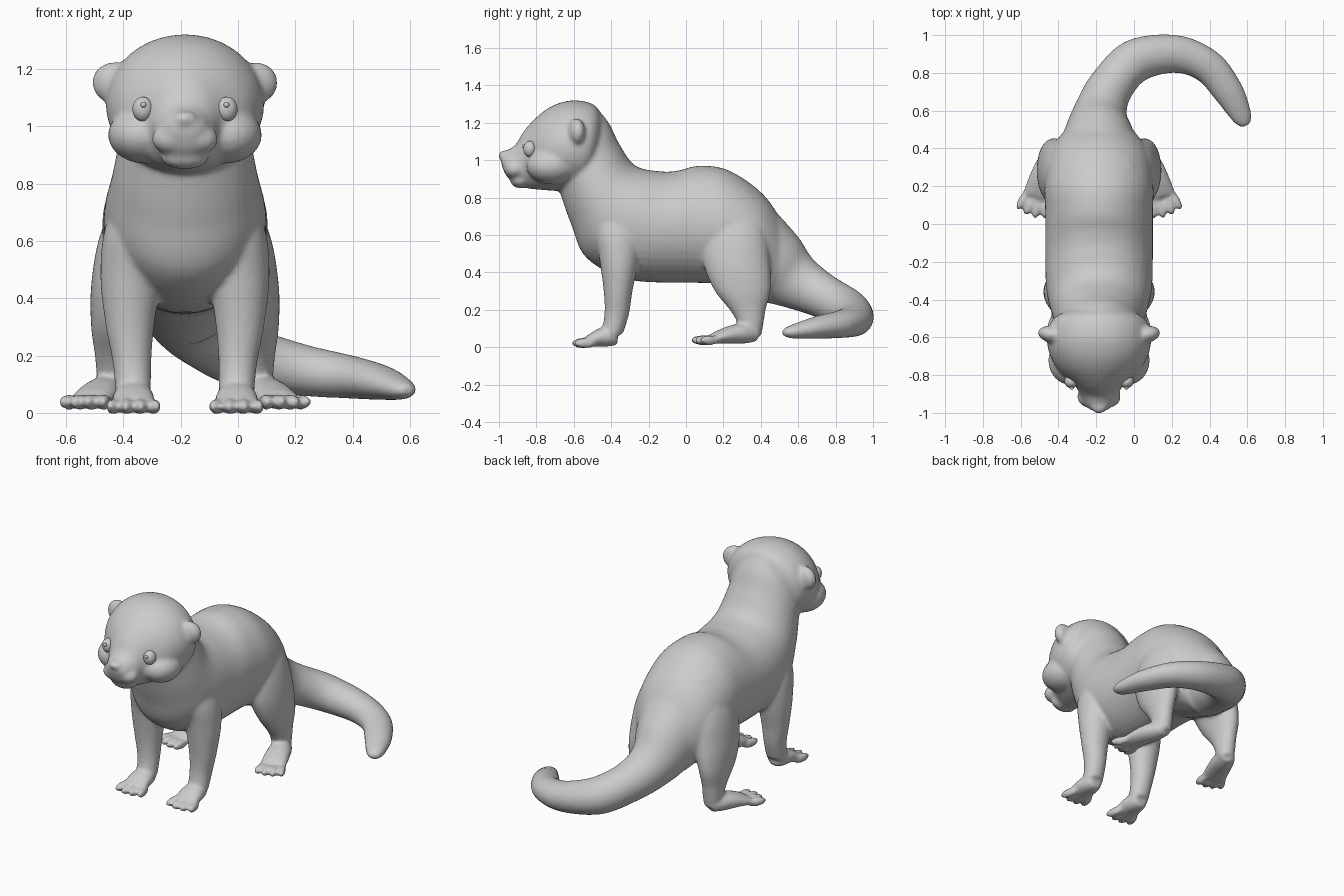
import bpy
import bmesh
import math
from mathutils import Vector, Matrix

if "Cube" in bpy.data.objects:
    bpy.data.objects.remove(bpy.data.objects["Cube"])

MID = -0.185          # body's mirror plane; the curled tail shifts it off centre
SEGMENTS = 40
UP = Vector((0, 0, 1))

fur = bpy.data.materials.new("plain_grey")
fur.use_nodes = True
GREY = (0.6, 0.6, 0.6, 1)
fur.diffuse_color = GREY
fur.node_tree.nodes["Principled BSDF"].inputs["Base Color"].default_value = GREY


def finish(name, bm):
    bmesh.ops.recalc_face_normals(bm, faces=bm.faces)
    mesh = bpy.data.meshes.new(name)
    bm.to_mesh(mesh)
    bm.free()
    mesh.materials.append(fur)
    for p in mesh.polygons:
        p.use_smooth = True
    obj = bpy.data.objects.new(name, mesh)
    bpy.context.collection.objects.link(obj)
    return obj


def spline(p, q, r, s, t):
    return 0.5 * (2 * q + (r - p) * t + (2 * p - 5 * q + 4 * r - s) * t * t
                  + (3 * q - p - 3 * r + s) * t ** 3)


def loft(name, rings, steps=6):
    """Skin elliptical rings, each a (centre, half axis, half axis)."""
    rings = [[Vector(v) for v in r] for r in rings]
    last = len(rings) - 1
    dense = []
    for i in range(last):
        near = [rings[max(0, min(last, i + k))] for k in (-1, 0, 1, 2)]
        for j in range(steps):
            dense.append([spline(*(n[c] for n in near), j / steps) for c in range(3)])
    dense.append(rings[-1])
    bm = bmesh.new()
    loops = []
    for centre, a, b in dense:
        angles = [math.tau * k / SEGMENTS for k in range(SEGMENTS)]
        loops.append([bm.verts.new(centre + a * math.cos(t) + b * math.sin(t)) for t in angles])
    for lo, hi in zip(loops, loops[1:]):
        for k in range(SEGMENTS):
            n = (k + 1) % SEGMENTS
            bm.faces.new((lo[k], lo[n], hi[n], hi[k]))
    bm.faces.new(loops[0])
    bm.faces.new(loops[-1])
    return finish(name, bm)


def ball(name, centre, radii, yaw=0):
    bm = bmesh.new()
    place = (Matrix.Translation(centre) @ Matrix.Rotation(yaw, 4, 'Z')
             @ Matrix.Diagonal((*radii, 1)))
    bmesh.ops.create_uvsphere(bm, u_segments=24, v_segments=14, radius=1, matrix=place)
    return finish(name, bm)


def profile(name, rows):
    """Rows of top y, top z, bottom y, bottom z, half width."""
    rings = []
    for ty, tz, by, bz, w in rows:
        rings.append(((MID, (ty + by) / 2, (tz + bz) / 2), (w, 0, 0),
                      (0, (ty - by) / 2, (tz - bz) / 2)))
    return loft(name, rings)


def leg(name, side, rows):
    """Rows of sideways offset, y, z, half width, half depth."""
    return loft(name, [((MID + side * o, y, z), (w, 0, 0), (0, d, 0))
                       for o, y, z, w, d in rows])


def foot(name, heel, tip, spread):
    heel, tip = Vector(heel), Vector(tip)
    ahead = (tip - heel).normalized()
    across = ahead.cross(UP)
    length = (tip - heel).length
    rows = ((0, .045, .06, .038), (.2, .065, .066, .054), (.45, .074, .058, .046),
            (.7, .078, .038, .028))
    made = [loft(name, [(heel + ahead * t * length + UP * z, across * w, UP * h)
                        for t, w, z, h in rows])]
    yaw = math.atan2(-ahead.x, ahead.y)
    for i in (-1.5, -.5, .5, 1.5):
        reach = length - .05 - .014 * abs(i)
        spot = heel + ahead * reach + across * i * spread + UP * .03
        made.append(ball(name + "_toe", spot, (.023, .062, .028), yaw - i * .14))
    return made


# Trunk from neck to rump
parts = [profile("trunk", [
    (-.47, 1.272, -.69, .93, .19),
    (-.41, 1.195, -.685, .87, .212),
    (-.355, 1.085, -.665, .8, .23),
    (-.27, .97, -.615, .66, .255),
    (-.13, .94, -.53, .475, .28),
    (-.04, .945, -.3, .36, .285),
    (.07, .97, .04, .345, .285),
    (.23, .945, .19, .335, .288),
    (.42, .81, .34, .28, .262),
    (.55, .61, .43, .235, .18)])]

# Head, from the muzzle to the back of the skull
parts.append(profile("head", [
    (-.99, 1.02, -.985, .97, .042),
    (-.96, 1.05, -.96, .915, .075),
    (-.91, 1.085, -.91, .87, .1),
    (-.86, 1.165, -.85, .85, .128),
    (-.77, 1.255, -.78, .842, .215),
    (-.68, 1.305, -.68, .835, .265),
    (-.58, 1.32, -.6, .835, .275),
    (-.48, 1.287, -.53, .86, .245),
    (-.43, 1.18, -.47, .95, .14)]))
parts.append(ball("nose", (MID, -.966, 1.025), (.045, .038, .028)))
parts.append(ball("chin", (MID, -.885, .892), (.085, .055, .042)))

# Curled tail: each row is a path point, half width and half height
tail_rows = [(MID, .35, .52, .23, .24), (MID, .49, .42, .18, .2),
             (-.175, .6, .345, .14, .15), (-.12, .73, .275, .12, .12),
             (.01, .865, .2, .115, .11), (.22, .9, .15, .1, .09),
             (.39, .835, .125, .09, .075), (.5, .7, .105, .08, .06),
             (.57, .57, .083, .055, .037), (.592, .52, .078, .026, .017)]
tail = []
for i, (x, y, z, w, h) in enumerate(tail_rows):
    before = Vector(tail_rows[max(0, i - 1)][:3])
    after = Vector(tail_rows[min(len(tail_rows) - 1, i + 1)][:3])
    along = (after - before).normalized()
    out = along.cross(UP).normalized()
    tail.append(((x, y, z), out * w, out.cross(along) * h))
parts.append(loft("tail", tail))

# Paired parts
for s, label in ((1, "left"), (-1, "right")):
    parts.append(leg(label + "_front_leg", s, [
        (.15, -.37, .82, .06, .08), (.18, -.365, .64, .1, .125),
        (.19, -.358, .47, .105, .105), (.192, -.363, .3, .084, .077),
        (.185, -.37, .18, .068, .066), (.18, -.395, .07, .062, .058)]))
    parts.append(leg(label + "_hind_leg", s, [
        (.13, .24, .84, .06, .1), (.19, .26, .64, .1, .16),
        (.222, .27, .46, .104, .178), (.246, .3, .31, .082, .152),
        (.25, .33, .2, .064, .096), (.25, .345, .13, .058, .07),
        (.25, .35, .06, .05, .052)]))
    parts += foot(label + "_front_foot", (MID + s * .18, -.365, -.008),
                  (MID + s * .18, -.61, -.008), .047)
    parts += foot(label + "_hind_foot", (MID + s * .25, .375, .008),
                  (MID + s * .366, .04, .008), .043)
    parts.append(ball(label + "_ear", (MID + s * .25, -.585, 1.152), (.075, .045, .072), s * .2))
    parts.append(ball(label + "_cheek", (MID + s * .14, -.715, .97), (.128, .14, .1), s * .3))
    parts.append(ball(label + "_muzzle_pad", (MID + s * .048, -.915, .955), (.068, .058, .052)))
    ball(label + "_eye", (MID + s * .147, -.835, 1.06), (.037, .034, .043), s * .4)
    ball(label + "_eye_glint", (MID + s * .145, -.868, 1.075), (.01, .009, .01))

# Fuse the skin into one continuous surface
bpy.ops.object.select_all(action='DESELECT')
for p in parts:
    p.select_set(True)
bpy.context.view_layer.objects.active = parts[0]
bpy.ops.object.join()
skin = bpy.context.view_layer.objects.active
skin.name = "body"
fuse = skin.modifiers.new("fuse", 'REMESH')
fuse.mode = 'VOXEL'
fuse.voxel_size = 0.011
fuse.use_smooth_shade = True
soften = skin.modifiers.new("soften", 'SMOOTH')
soften.factor = 0.5
soften.iterations = 7
